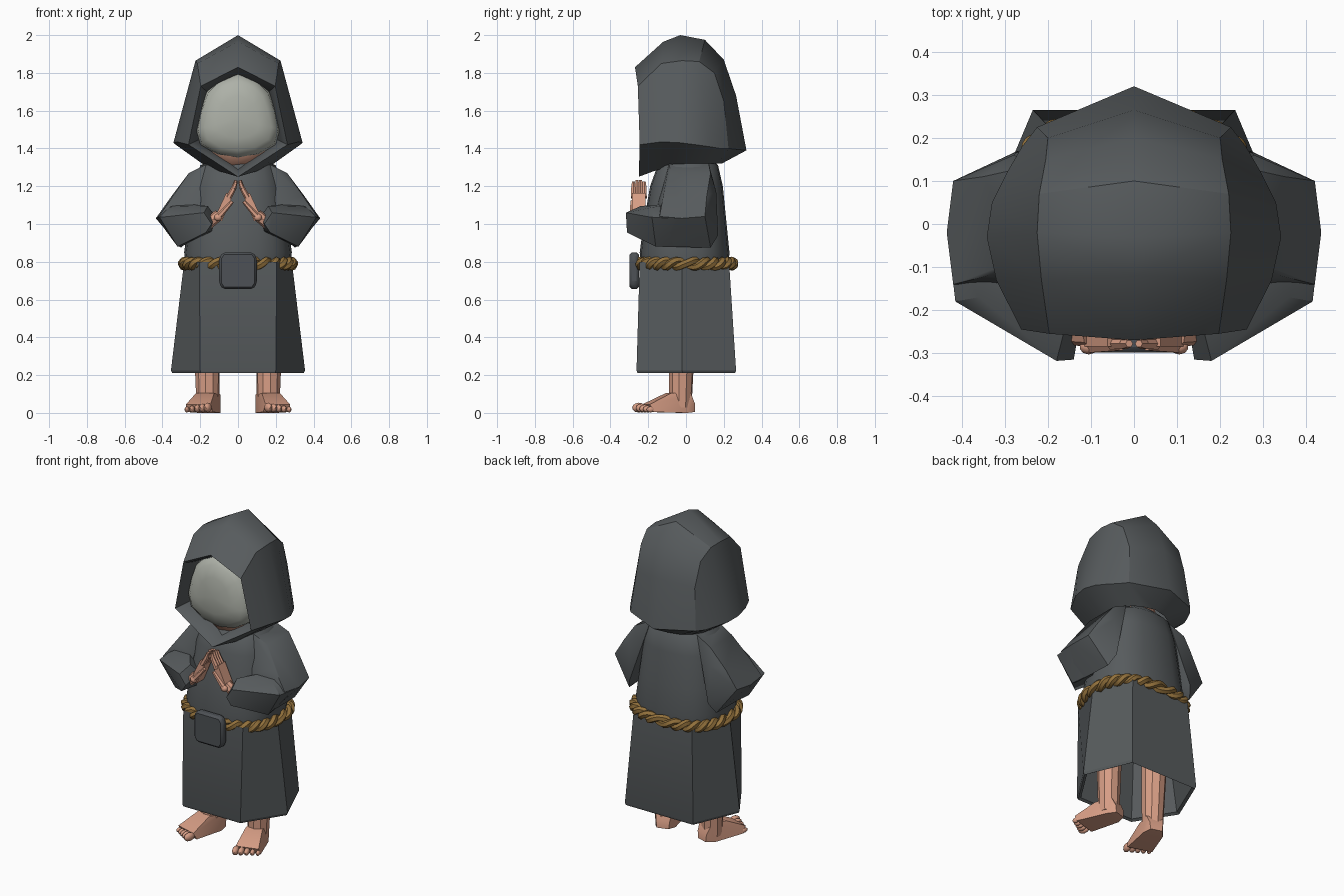
import bpy, bmesh, math
from mathutils import Vector, Matrix

if "Cube" in bpy.data.objects:
    bpy.data.objects.remove(bpy.data.objects["Cube"], do_unlink=True)


def material(name, rgb):
    m = bpy.data.materials.new(name)
    m.use_nodes = True
    m.diffuse_color = (*rgb, 1)
    m.node_tree.nodes["Principled BSDF"].inputs["Base Color"].default_value = (*rgb, 1)
    return m


CLOTH = material("charcoal_cloth", (0.095, 0.105, 0.11))
LEATHER = material("dark_leather", (0.075, 0.083, 0.092))
SKIN = material("skin", (0.68, 0.34, 0.235))
MASK = material("pale_grey", (0.42, 0.44, 0.39))
ROPE = material("tan_rope", (0.29, 0.165, 0.045))


def finish(name, bm, mat, angle=30, mirror=False, bevel=0):
    """Turn a bmesh into a shaded object, optionally mirrored across x."""
    bmesh.ops.recalc_face_normals(bm, faces=bm.faces)
    me = bpy.data.meshes.new(name)
    bm.to_mesh(me)
    bm.free()
    ob = bpy.data.objects.new(name, me)
    bpy.context.collection.objects.link(ob)
    me.materials.append(mat)
    bpy.ops.object.select_all(action='DESELECT')
    ob.select_set(True)
    bpy.context.view_layer.objects.active = ob
    bpy.ops.object.shade_smooth_by_angle(angle=math.radians(angle))
    if bevel:
        mod = ob.modifiers.new("soft_edges", 'BEVEL')
        mod.width, mod.segments = bevel, 1
    if mirror:
        ob.modifiers.new("mirror", 'MIRROR')
    return ob


def loft(bm, rings, closed):
    """Skin rows of points; repeated points collapse into triangles."""
    cache = {}

    def vert(p):
        key = tuple(round(c, 4) for c in p)
        if key not in cache:
            cache[key] = bm.verts.new(p)
        return cache[key]
    rows = [[vert(p) for p in r] for r in rings]
    for a, b in zip(rows, rows[1:]):
        n = len(a)
        for i in range(n if closed else n - 1):
            j = (i + 1) % n
            quad = list(dict.fromkeys([a[i], a[j], b[j], b[i]]))
            if len(quad) > 2 and not bm.faces.get(quad):
                bm.faces.new(quad)
    return rows


def hull(bm, pts):
    vs = [bm.verts.new(p) for p in pts]
    r = bmesh.ops.convex_hull(bm, input=vs)
    bmesh.ops.delete(bm, geom=list({v for v in r["geom_interior"] if isinstance(v, bmesh.types.BMVert)}), context='VERTS')


def limb(bm, p, q, r1, r2, sides=8):
    p, q = Vector(p), Vector(q)
    rot = (q - p).to_track_quat('Z', 'Y').to_matrix().to_4x4()
    bmesh.ops.create_cone(bm, cap_ends=True, segments=sides, radius1=r1, radius2=r2,
                          depth=(q - p).length, matrix=Matrix.Translation((p + q) / 2) @ rot)


def blob(bm, c, size, rot=Matrix()):
    bmesh.ops.create_icosphere(bm, subdivisions=2, radius=1,
                               matrix=Matrix.Translation(c) @ rot @ Matrix.Diagonal((*size, 1)))


def oval(t, rx, yf, yb, power=0.8):
    """Point on a squared oval from front yf to back yb."""
    c, s = math.cos(t), math.sin(t)
    f = lambda v: math.copysign(abs(v) ** power, v)
    return rx * f(c), (yf + yb) / 2 + (yb - yf) / 2 * f(s)


# Hood: ridge, shoulder crease, lower edge and neck line, front to back
ridge = [(0, -.27, 1.83), (0, -.12, 1.965), (0, -.03, 2.0), (0, .1, 1.975),
         (0, .2, 1.87), (0, .265, 1.68), (0, .32, 1.39)]
crease = [(.197, -.255, 1.73), (.215, -.13, 1.85), (.225, -.02, 1.865), (.22, .07, 1.86),
          (.205, .15, 1.8), (.2, .2, 1.65), (.225, .225, 1.4)]
edge = [(.262, -.245, 1.42), (.32, -.13, 1.435), (.342, -.03, 1.43), (.33, .05, 1.42),
        (.295, .12, 1.41), (.26, .18, 1.4), (.225, .225, 1.4)]
neck = [(0, -.25, 1.25), (.1, -.17, 1.28), (.16, -.07, 1.31), (.19, 0, 1.32),
        (.17, .08, 1.32), (.13, .14, 1.32), (.08, .17, 1.32)]
rows = [list(r) for r in zip(ridge, crease, edge, neck)]
rows.append([ridge[-1]] * 3 + [(0, .19, 1.32)])
rim = rows[0]


def shrunk(k, y):
    return [(x * k, y + (b + .25), 1.55 + (z - 1.55) * k) for x, b, z in rim]


bm = bmesh.new()
loft(bm, [shrunk(.8, -.06), shrunk(.88, -.17), shrunk(.94, -.225)] + rows, False)
finish("hood", bm, CLOTH, 28, mirror=True)

# Blank face covering: domed shell over the head
outline = [(0, 1.8), (.1, 1.765), (.165, 1.7), (.2, 1.6), (.222, 1.5), (.2, 1.42), (.11, 1.365), (0, 1.345)]
bm = bmesh.new()
loft(bm, [[(x * k, y, 1.56 + (z - 1.56) * k) for x, z in outline]
          for k, y in ((1, -.13), (.96, -.185), (.8, -.22), (.5, -.24), (0, -.25))], False)
finish("face_mask", bm, MASK, 60, mirror=True)
bm = bmesh.new()
blob(bm, (0, -.07, 1.46), (.19, .14, .18))
finish("head", bm, SKIN, 60)

# Upper robe
bm = bmesh.new()
N = 20
rings = []
for z, rx, yf, yb in [(1.36, .1, -.08, .12), (1.31, .2, -.15, .17), (1.2, .235, -.19, .195),
                      (1.0, .265, -.225, .215), (.85, .285, -.245, .23), (.77, .275, -.24, .225)]:
    rings.append([(*oval(2 * math.pi * i / N, rx, yf, yb), z) for i in range(N)])
loft(bm, rings, True)
finish("upper_robe", bm, CLOTH, 50)

# Six-panel skirt with hollow hem
hem = [(.2, -.262), (.355, -.02), (.235, .265), (-.235, .265), (-.355, -.02), (-.2, -.262)]
top = [(.205, -.245), (.285, -.02), (.2, .228), (-.2, .228), (-.285, -.02), (-.205, -.245)]
bm = bmesh.new()
rows = loft(bm, [[(x, y, .8) for x, y in top], [(x, y, .225) for x, y in hem],
                 [(x * .98, y * .98, .21) for x, y in hem],
                 [(x * .93, y * .93, .22) for x, y in hem],
                 [(x * .9, y * .9, .7) for x, y in top]], True)
bm.faces.new(rows[-1])
finish("skirt", bm, CLOTH, 25)

# Twisted rope belt: two strands winding around the waist
for strand in range(2):
    cu = bpy.data.curves.new("rope_strand", 'CURVE')
    cu.dimensions = '3D'
    cu.bevel_depth, cu.bevel_resolution = .021, 1
    sp = cu.splines.new('POLY')
    sp.use_cyclic_u = True
    M = 200
    sp.points.add(M - 1)
    for i in range(M):
        t = 2 * math.pi * i / M
        w = 13 * t + math.pi * strand
        off = .016 * math.cos(w)
        x, y = oval(t, .282 + off, -.243 - off, .242 + off)
        sp.points[i].co = (x, y, .79 + .016 * math.sin(w), 1)
    ob = bpy.data.objects.new("rope_belt_strand", cu)
    bpy.context.collection.objects.link(ob)
    cu.materials.append(ROPE)
    bpy.ops.object.select_all(action='DESELECT')
    ob.select_set(True)
    bpy.context.view_layer.objects.active = ob
    bpy.ops.object.convert(target='MESH')
    bpy.ops.object.shade_smooth_by_angle(angle=math.radians(50))

# Belt pouch
bm = bmesh.new()
hull(bm, [(sx * w, y, z) for sx in (-1, 1) for y in (-.298, -.25)
          for w, z in ((.08, .85), (.1, .82), (.1, .685), (.08, .655))])
bmesh.ops.dissolve_limit(bm, angle_limit=.02, verts=bm.verts, edges=bm.edges)
finish("belt_pouch", bm, LEATHER, 25, bevel=.012)

# Sleeves: wide upper part, then forearm folding in to an open cuff
bm = bmesh.new()
hull(bm, [(.16, .12, 1.32), (.16, -.09, 1.32), (.26, .13, 1.27), (.26, -.08, 1.27), (.28, .16, 1.17),
          (.2, -.15, 1.1), (.34, -.12, 1.15), (.35, .11, 1.15), (.42, .1, 1.04), (.435, -.02, 1.03),
          (.42, -.14, 1.04), (.31, -.15, .88), (.3, .13, .875), (.27, .17, .94), (.2, 0, .98)])
bmesh.ops.dissolve_limit(bm, angle_limit=.1, verts=bm.verts, edges=bm.edges)
finish("upper_sleeves", bm, CLOTH, 40, mirror=True)
bm = bmesh.new()
hull(bm, [(.43, -.05, 1.03), (.415, -.18, 1.035), (.32, -.16, .88), (.3, .0, .88), (.3, -.05, 1.11), (.36, -.17, 1.09),
          (.18, -.318, 1.06), (.14, -.315, 1.0), (.17, -.312, .955), (.14, -.21, .96), (.12, -.2, 1.04), (.16, -.24, 1.095)])
bmesh.ops.dissolve_limit(bm, angle_limit=.15, verts=bm.verts, edges=bm.edges)
finish("forearm_sleeves", bm, CLOTH, 35, mirror=True)

# Praying hands: palm, four fingers leaning together, thumb
bm = bmesh.new()
limb(bm, (.17, -.25, .99), (.1, -.255, 1.05), .03, .03)
hull(bm, [(x, y, z) for y in (-.285, -.215)
          for x, z in ((.125, 1.03), (.085, 1.015), (.03, 1.145), (.062, 1.165))])
for i in range(4):
    y = -.278 + .019 * i
    tip = 1.235 - .008 * abs(i - 1.5)
    limb(bm, (.05, y, 1.14), (.022, y, 1.19), .0155, .014, 6)
    limb(bm, (.022, y, 1.19), (.011, y, tip), .014, .009, 6)
limb(bm, (.1, -.285, 1.04), (.03, -.285, 1.12), .016, .01, 6)
blob(bm, (.105, -.285, 1.035), (.022, .018, .02))
finish("hands", bm, SKIN, 35, mirror=True)

# Legs and splayed feet
bm = bmesh.new()
limb(bm, (.16, -.03, .03), (.165, -.02, .5), .06, .075, 10)
turn = Matrix.Translation((.155, -.03, 0)) @ Matrix.Rotation(math.radians(17), 4, 'Z')
hull(bm, [turn @ Vector((s * w, y, z)) for s in (-1, 1) for w, y, z in
          ((.035, .07, .005), (.04, .068, .05), (.05, .045, .1), (.05, -.065, .105),
           (.06, .02, 0), (.075, -.17, .005), (.068, -.19, .045))])
for i in range(5):
    r = .026 - .0025 * i
    c = turn @ Vector((-.06 + .031 * i, -.212 + .007 * i, r + .002))
    blob(bm, c, (r * .75, r * 1.4, r), Matrix.Rotation(math.radians(17), 4, 'Z'))
finish("legs_and_feet", bm, SKIN, 35, mirror=True)
